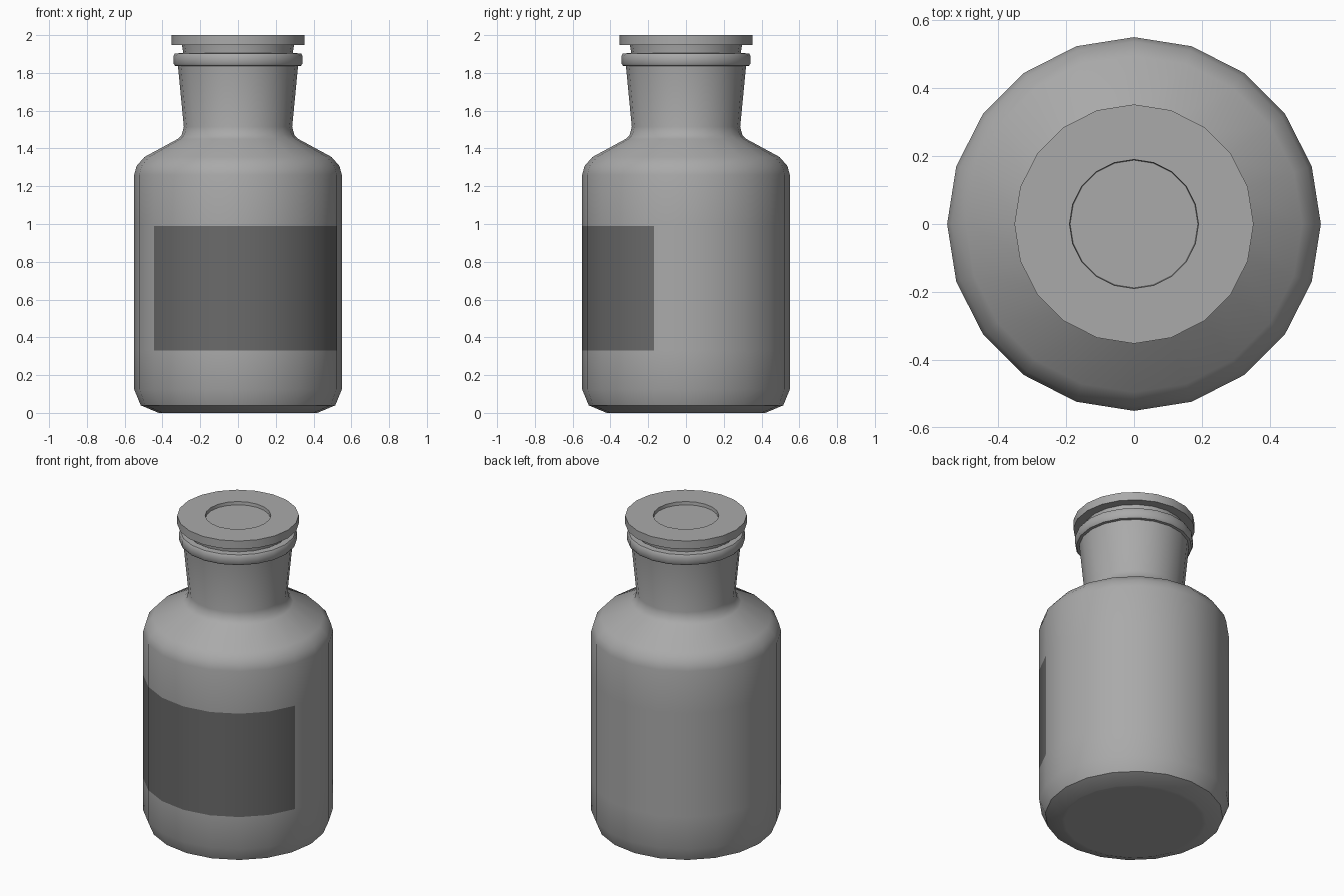
import bpy, bmesh, math

SIDES = 20

cube = bpy.data.objects.get("Cube")
if cube:
    bpy.data.objects.remove(cube, do_unlink=True)


def material(name, value):
    mat = bpy.data.materials.new(name)
    mat.use_nodes = True
    color = (value, value, value, 1)
    mat.diffuse_color = color
    bsdf = mat.node_tree.nodes["Principled BSDF"]
    bsdf.inputs["Base Color"].default_value = color
    bsdf.inputs["Roughness"].default_value = 0.6
    return mat


def lathe(name, profile, mats):
    """Spin (radius, height) points around z and close both ends."""
    bm = bmesh.new()
    rings = []
    for r, z in profile:
        ring = []
        for i in range(SIDES):
            a = math.tau * i / SIDES
            ring.append(bm.verts.new((r * math.cos(a), r * math.sin(a), z)))
        rings.append(ring)
    for low, high in zip(rings, rings[1:]):
        for i in range(SIDES):
            j = (i + 1) % SIDES
            bm.faces.new((low[i], low[j], high[j], high[i]))
    bm.faces.new(rings[0][::-1])
    bm.faces.new(rings[-1])
    bmesh.ops.recalc_face_normals(bm, faces=bm.faces)
    mesh = bpy.data.meshes.new(name)
    bm.to_mesh(mesh)
    bm.free()
    for mat in mats:
        mesh.materials.append(mat)
    obj = bpy.data.objects.new(name, mesh)
    bpy.context.collection.objects.link(obj)
    bpy.ops.object.select_all(action="DESELECT")
    obj.select_set(True)
    bpy.context.view_layer.objects.active = obj
    bpy.ops.object.shade_smooth_by_angle(angle=math.radians(40))
    return obj


glass = material("grey glass", 0.4)
label = material("dark label", 0.145)

# Bottle: base, wall with label rings, shoulder, neck, rounded lip, inner neck
LABEL_LOW, LABEL_HIGH = 0.33, 0.99
bottle = lathe("bottle", [
    (0.40, 0), (0.42, 0), (0.515, 0.04), (0.55, 0.125),
    (0.55, LABEL_LOW), (0.55, LABEL_HIGH), (0.55, 1.26),
    (0.537, 1.307), (0.495, 1.355), (0.32, 1.45), (0.298, 1.472),
    (0.287, 1.515), (0.318, 1.836),
    (0.334, 1.838), (0.342, 1.85), (0.342, 1.89), (0.334, 1.903),
    (0.296, 1.905), (0.265, 1.52)], [glass, label])

# Label wraps seven facets of the wall, off-centre towards the left
for face in bottle.data.polygons:
    c = face.center
    angle = math.degrees(math.atan2(c.y, c.x))
    if LABEL_LOW < c.z < LABEL_HIGH and -144 < angle < -18 and c.xy.length > 0.5:
        face.material_index = 1

# Stopper: tapered plug, overhanging disc and shallow round recess on top
lathe("stopper", [
    (0.262, 1.53), (0.29, 1.905), (0.297, 1.948), (0.352, 1.948),
    (0.352, 2.0), (0.19, 2.0), (0.188, 1.98)], [glass])
